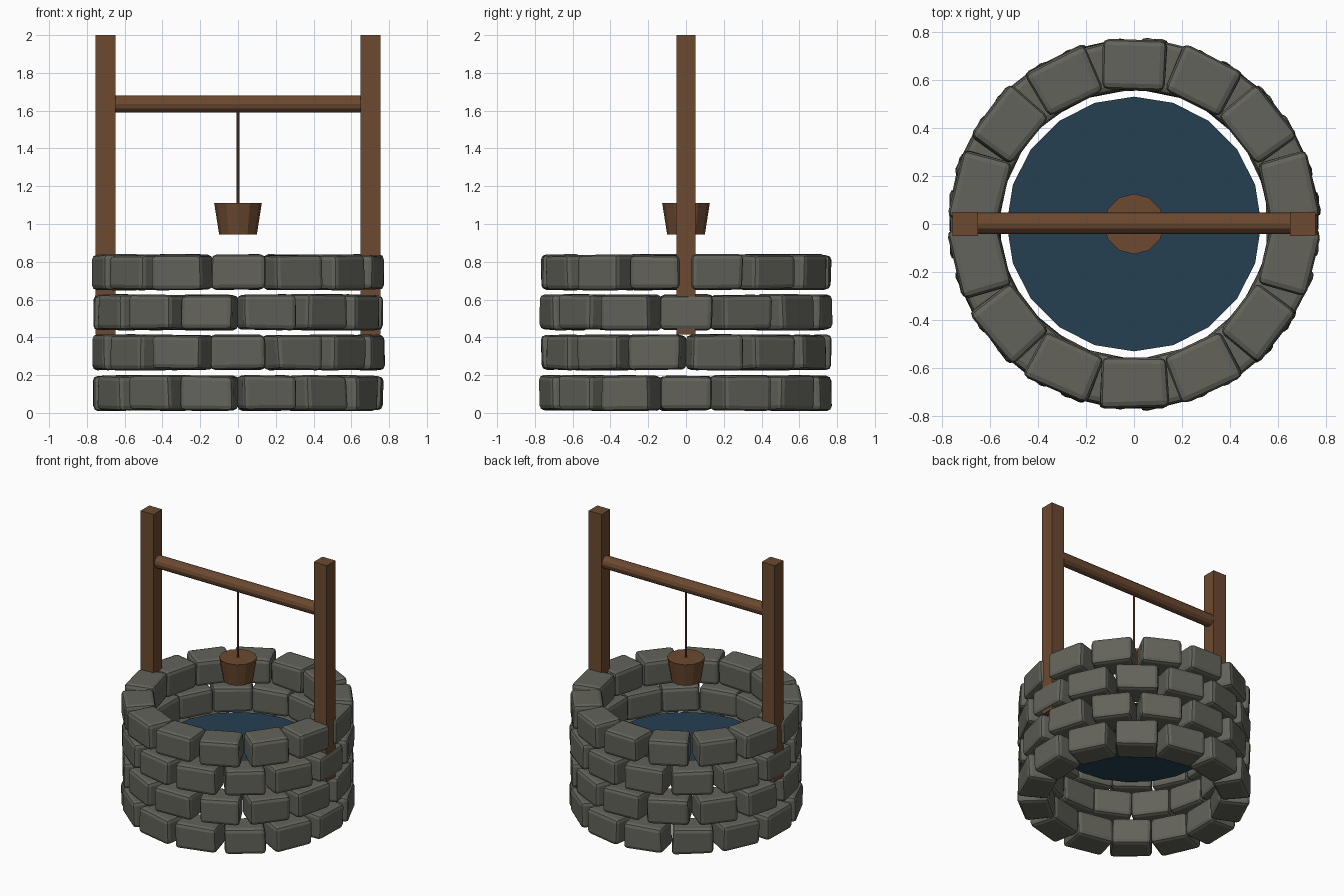
import bpy, bmesh, math, random
from mathutils import Matrix, Vector

if "Cube" in bpy.data.objects:
    bpy.data.objects.remove(bpy.data.objects["Cube"])

random.seed(4)


def material(name, rgb):
    m = bpy.data.materials.new(name)
    m.diffuse_color = (*rgb, 1)
    m.use_nodes = True
    m.node_tree.nodes["Principled BSDF"].inputs["Base Color"].default_value = m.diffuse_color
    return m


STONE = material("grey stone", (0.125, 0.125, 0.105))
WOOD = material("brown wood", (0.15, 0.068, 0.03))
WATER = material("dark blue water", (0.018, 0.05, 0.085))


def finish(bm, name, mat):
    me = bpy.data.meshes.new(name)
    bmesh.ops.recalc_face_normals(bm, faces=bm.faces)
    bm.to_mesh(me)
    bm.free()
    ob = bpy.data.objects.new(name, me)
    bpy.context.collection.objects.link(ob)
    me.materials.append(mat)
    return ob


def box(name, size, loc, mat):
    bm = bmesh.new()
    bmesh.ops.create_cube(bm, size=1, matrix=Matrix.Translation(loc) @ Matrix.Diagonal((*size, 1)))
    return finish(bm, name, mat)


def tube(name, r_low, r_high, depth, sides, loc, mat, rot=Matrix()):
    bm = bmesh.new()
    bmesh.ops.create_cone(bm, cap_ends=True, segments=sides, radius1=r_low, radius2=r_high,
                          depth=depth, matrix=Matrix.Translation(loc) @ rot)
    return finish(bm, name, mat)


# Stone courses: rounded blocks in a ring, every other row turned by half a block
COUNT = 14
STEP = 2 * math.pi / COUNT
for row, z in enumerate((0.105, 0.32, 0.532, 0.745)):
    bm = bmesh.new()
    for i in range(COUNT):
        angle = (i + 0.5 * (row % 2)) * STEP
        width = random.uniform(0.27, 0.295)
        place = (Matrix.Rotation(angle, 4, 'Z')
                 @ Matrix.Translation((0.66, 0, z))
                 @ Matrix.Rotation(random.uniform(-0.03, 0.03), 4, 'Z'))
        cube = bmesh.ops.create_cube(bm, size=1, matrix=Matrix.Diagonal((0.21, width, 0.185, 1)))
        for v in cube["verts"]:
            # inner side a little narrower, corners slightly uneven
            if v.co.x < 0:
                v.co.y *= 0.93
            v.co += Vector([random.uniform(-0.005, 0.005) for _ in range(3)])
            v.co = place @ v.co
    ob = finish(bm, "stone_row_%d" % (row + 1), STONE)
    bev = ob.modifiers.new("rounded edges", 'BEVEL')
    bev.width = 0.026
    bev.segments = 2
    bev.limit_method = 'NONE'

# Water surface
bm = bmesh.new()
bmesh.ops.create_circle(bm, cap_ends=True, segments=20, radius=0.53,
                        matrix=Matrix.Translation((0, 0, 0.46)))
finish(bm, "water", WATER)

# Posts, standing in the upper stone rows
for side, sx in (("left", -1), ("right", 1)):
    box(side + "_post", (0.105, 0.1, 1.585), (sx * 0.702, 0, 1.2075), WOOD)

# Crossbar, rope and bucket
tube("crossbar", 0.045, 0.045, 1.32, 12, (0, 0.003, 1.635), WOOD, Matrix.Rotation(math.pi / 2, 4, 'Y'))
tube("rope", 0.008, 0.008, 0.51, 8, (0, 0, 1.355), WOOD)
tube("bucket", 0.1, 0.126, 0.165, 12, (0, 0, 1.028), WOOD)
